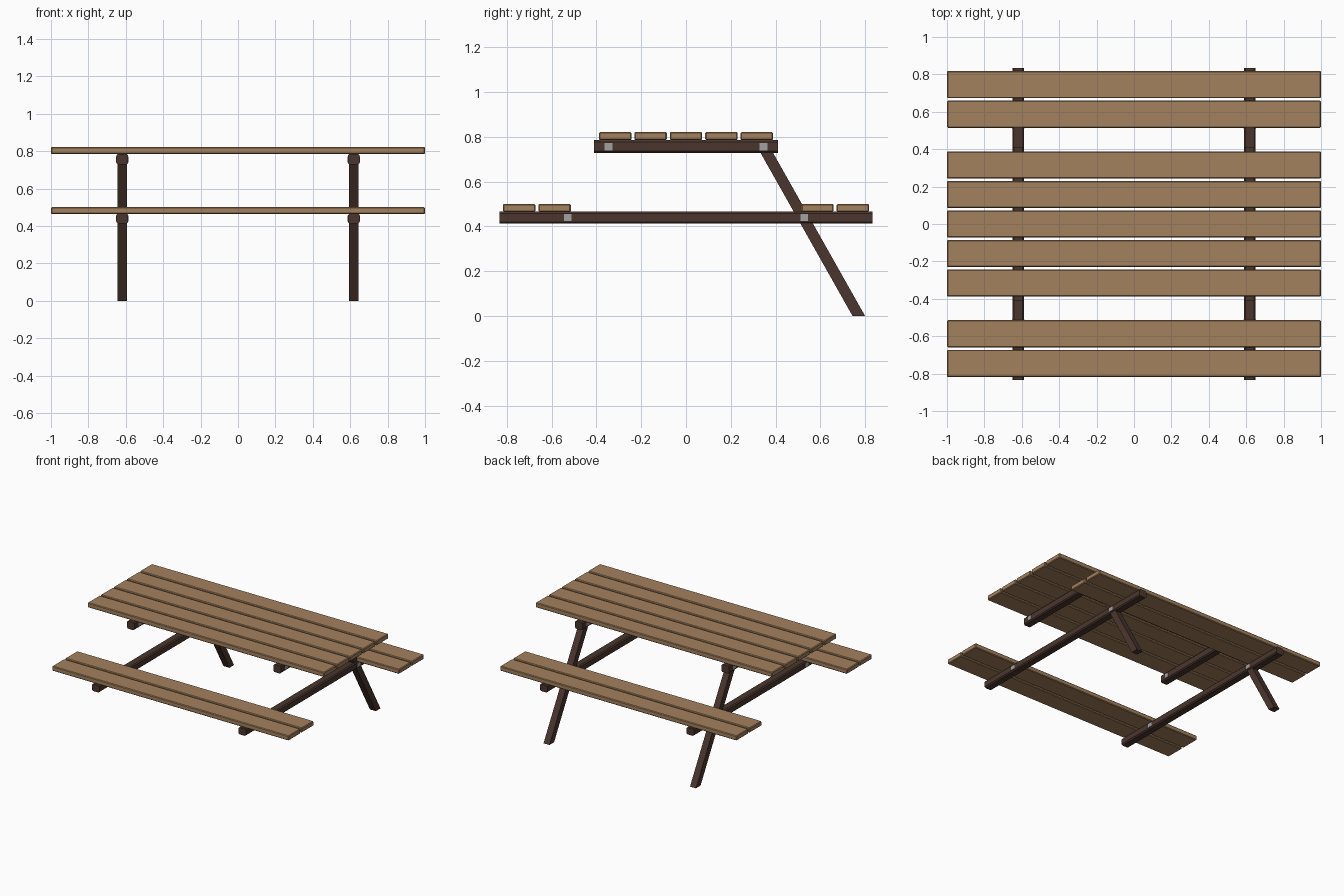
import bpy, bmesh

if "Cube" in bpy.data.objects:
    bpy.data.objects.remove(bpy.data.objects["Cube"])


def material(name, rgb):
    m = bpy.data.materials.new(name)
    m.diffuse_color = (*rgb, 1)
    m.use_nodes = True
    m.node_tree.nodes["Principled BSDF"].inputs["Base Color"].default_value = m.diffuse_color
    return m


PLANK = material("plank wood", (0.37, 0.22, 0.11))
FRAME = material("dark frame wood", (0.07, 0.037, 0.027))
STEEL = material("bolt steel", (0.36, 0.36, 0.37))


def finish(name, bm, mat):
    bmesh.ops.recalc_face_normals(bm, faces=bm.faces)
    me = bpy.data.meshes.new(name)
    bm.to_mesh(me)
    bm.free()
    me.materials.append(mat)
    ob = bpy.data.objects.new(name, me)
    bpy.context.collection.objects.link(ob)
    return ob


def box(name, centre, size, mat, bevel=0, axis=None):
    """Box with chamfered edges; axis limits the chamfer to edges along it."""
    bm = bmesh.new()
    bmesh.ops.create_cube(bm, size=1)
    for v in bm.verts:
        v.co = [c + s * k for c, s, k in zip(centre, size, v.co)]
    if bevel:
        edges = [e for e in bm.edges if axis is None
                 or abs(e.verts[0].co[axis] - e.verts[1].co[axis]) > 0.01]
        bmesh.ops.bevel(bm, geom=edges, offset=bevel, segments=1, affect='EDGES')
    return finish(name, bm, mat)


def leg(name, x):
    """Slanted leg with level-cut ends, on the back side only."""
    w, half, z1 = 0.025, 0.028, 0.775
    y0, y1 = 0.772, 0.772 - 0.564 * z1
    bm = bmesh.new()
    profile = [(y0 - half, 0), (y0 + half, 0), (y1 + half, z1), (y1 - half, z1)]
    f = bm.faces.new([bm.verts.new((x - w, y, z)) for y, z in profile])
    new = bmesh.ops.extrude_face_region(bm, geom=[f])["geom"]
    bmesh.ops.translate(bm, vec=(2 * w, 0, 0),
                        verts=[g for g in new if isinstance(g, bmesh.types.BMVert)])
    return finish(name, bm, FRAME)


# Table top planks
for i in range(5):
    box("table_plank", (0, (i - 2) * 0.158, 0.804), (2, 0.145, 0.037), PLANK, 0.005)

# Bench seat planks
for s in (-1, 1):
    for y in (0.587, 0.745):
        box("seat_plank", (0, s * y, 0.483), (2, 0.145, 0.036), PLANK, 0.005)

# Cross beams, legs and bolts of each side frame
for x in (-0.619, 0.619):
    box("top_beam", (x, 0, 0.757), (0.062, 0.824, 0.058), FRAME, 0.008, 1)
    box("seat_beam", (x, 0, 0.44), (0.062, 1.668, 0.054), FRAME, 0.008, 1)
    leg("back_leg", x)
    for s in (-1, 1):
        box("top_bolt", (x, s * 0.346, 0.756), (0.068, 0.034, 0.032), STEEL)
        box("seat_bolt", (x, s * 0.528, 0.44), (0.068, 0.034, 0.032), STEEL)
